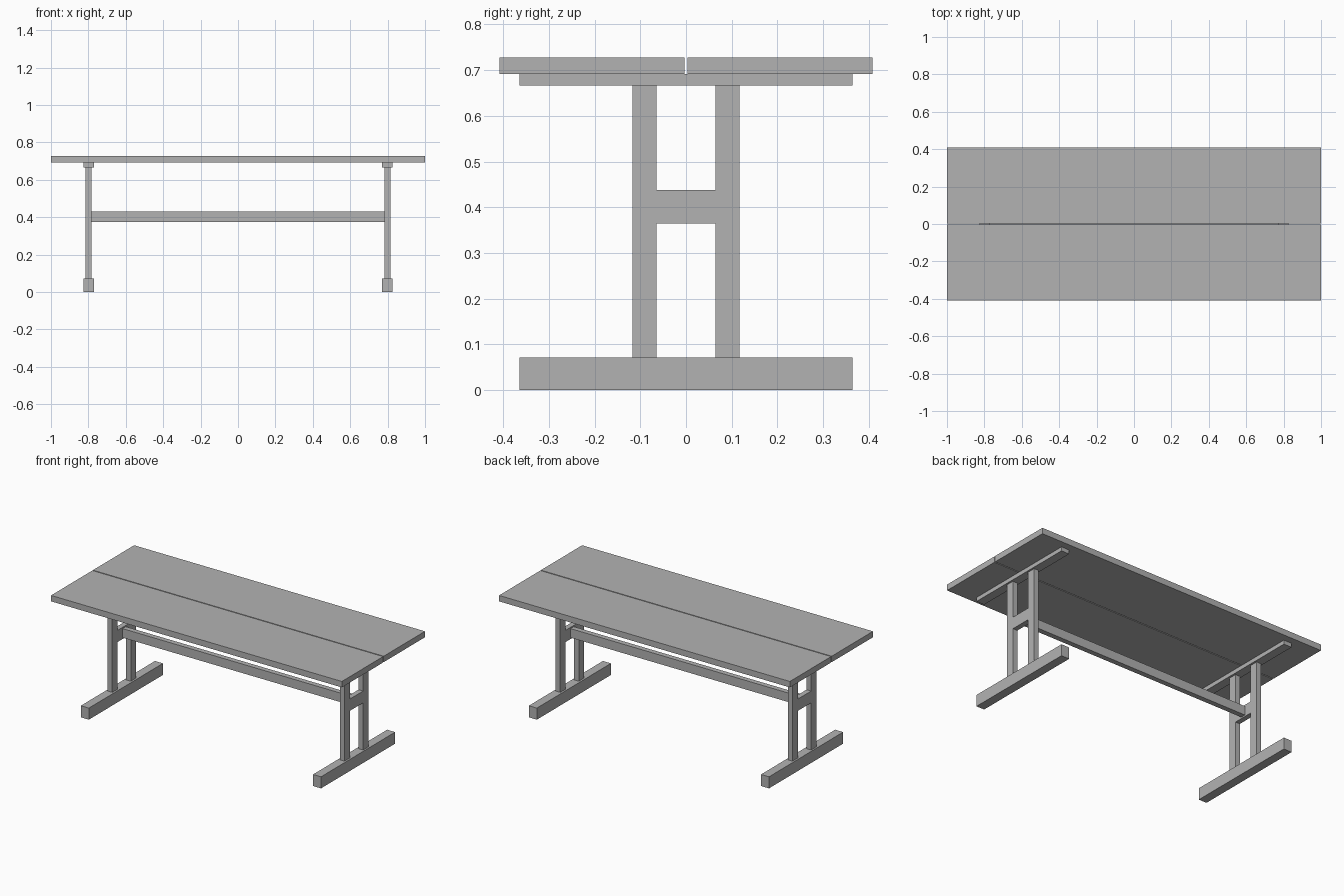
import bpy

if "Cube" in bpy.data.objects:
    bpy.data.objects.remove(bpy.data.objects["Cube"])

grey = bpy.data.materials.new("plain grey")
grey.diffuse_color = (0.448, 0.448, 0.448, 1)
grey.use_nodes = True
grey.node_tree.nodes["Principled BSDF"].inputs["Base Color"].default_value = grey.diffuse_color


def box(name, x, y, z):
    """Box from (min, max) ranges on each axis."""
    verts = [(a, b, c) for a in x for b in y for c in z]
    faces = [(0, 1, 3, 2), (4, 6, 7, 5), (0, 4, 5, 1),
             (2, 3, 7, 6), (0, 2, 6, 4), (1, 5, 7, 3)]
    mesh = bpy.data.meshes.new(name)
    mesh.from_pydata(verts, [], faces)
    mesh.materials.append(grey)
    obj = bpy.data.objects.new(name, mesh)
    bpy.context.collection.objects.link(obj)
    return obj


def span(side, lo, hi):
    return tuple(sorted((side * lo, side * hi)))


# Two top boards with a narrow gap between them
for s, label in ((-1, "front"), (1, "back")):
    box(label + "_top_board", (-1, 1), span(s, 0.003, 0.408), (0.691, 0.728))

# Trestle at each end: foot, two posts, cross rail, batten
for s, label in ((-1, "left"), (1, "right")):
    wide = span(s, 0.771, 0.826)
    narrow = span(s, 0.783, 0.815)
    box(label + "_foot", wide, (-0.364, 0.364), (0, 0.072))
    box(label + "_batten", wide, (-0.364, 0.364), (0.666, 0.691))
    box(label + "_cross_rail", narrow, (-0.065, 0.065), (0.365, 0.438))
    for t, place in ((-1, "front"), (1, "back")):
        box(f"{label}_{place}_post", narrow, span(t, 0.065, 0.117), (0.072, 0.666))

# Long stretcher joining the trestles
box("stretcher", (-0.783, 0.783), (-0.016, 0.016), (0.374, 0.430))
